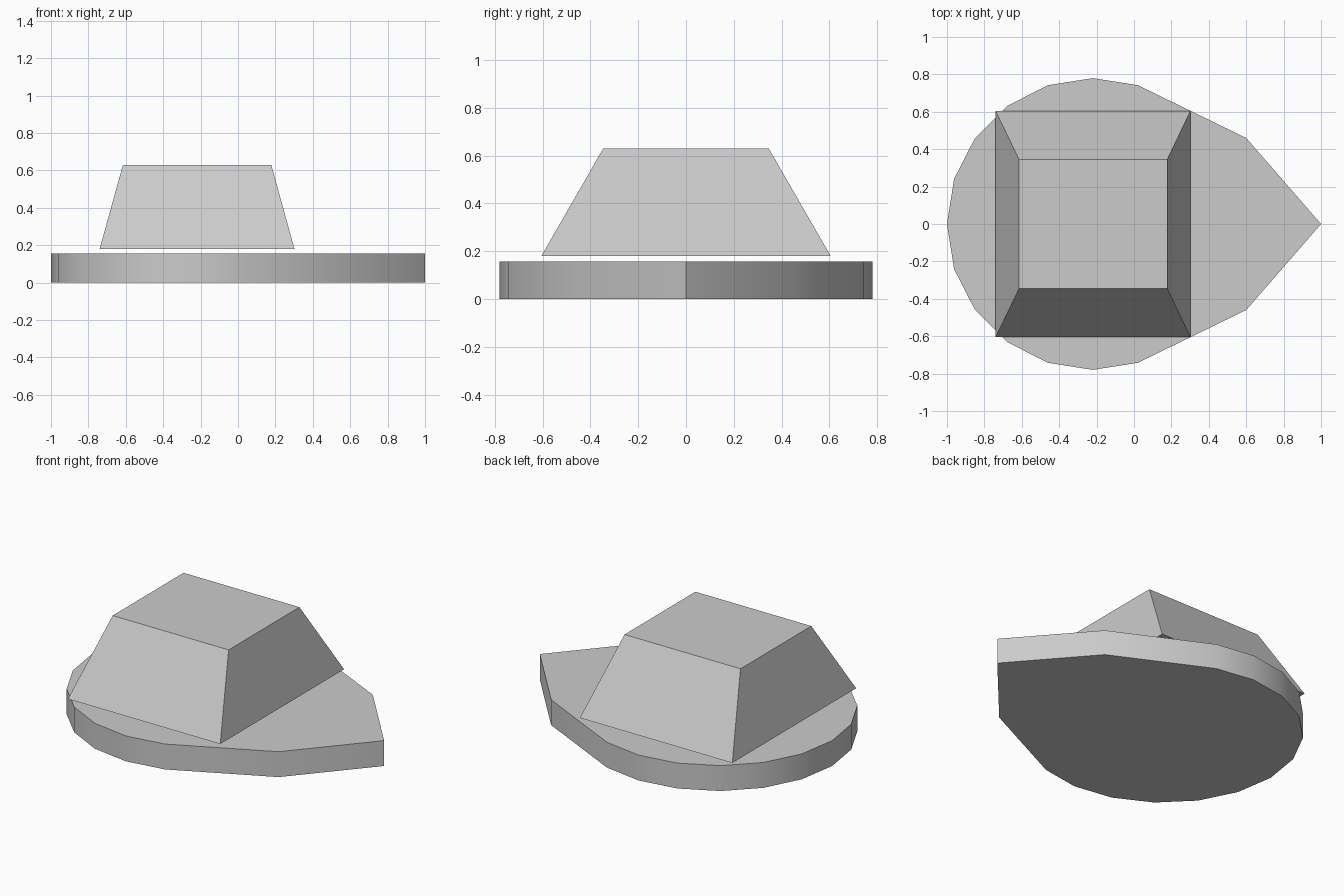
import bpy, bmesh
from math import sin, cos, radians

if "Cube" in bpy.data.objects:
    bpy.data.objects.remove(bpy.data.objects["Cube"])


def loft(name, lower, upper, z0, z1):
    """Closed solid between two matching outlines."""
    bm = bmesh.new()
    a = [bm.verts.new((x, y, z0)) for x, y in lower]
    b = [bm.verts.new((x, y, z1)) for x, y in upper]
    n = len(a)
    bm.faces.new(a[::-1])
    bm.faces.new(b)
    for i in range(n):
        j = (i + 1) % n
        bm.faces.new((a[i], a[j], b[j], b[i]))
    mesh = bpy.data.meshes.new(name)
    bm.to_mesh(mesh)
    bm.free()
    obj = bpy.data.objects.new(name, mesh)
    bpy.context.collection.objects.link(obj)
    return obj


def rect(x0, x1, y):
    return [(x0, -y), (x1, -y), (x1, y), (x0, y)]


# Teardrop base: 20-sided disc rear drawn out to a pointed nose
R, CX = 0.78, -0.22
outline = [(1, 0), (0.6, 0.46)]
outline += [(CX + R * cos(radians(a)), R * sin(radians(a))) for a in range(72, 289, 18)]
outline += [(0.6, -0.46)]
base = loft("base_plate", outline, outline, 0, 0.157)

# Smooth rim, sharp top and bottom edges
bpy.context.view_layer.objects.active = base
base.select_set(True)
bpy.ops.object.shade_smooth_by_angle(angle=radians(30))
base.select_set(False)

# Tapered block floating just above the base
loft("tapered_block", rect(-0.74, 0.302, 0.605), rect(-0.615, 0.178, 0.346), 0.18, 0.63)
